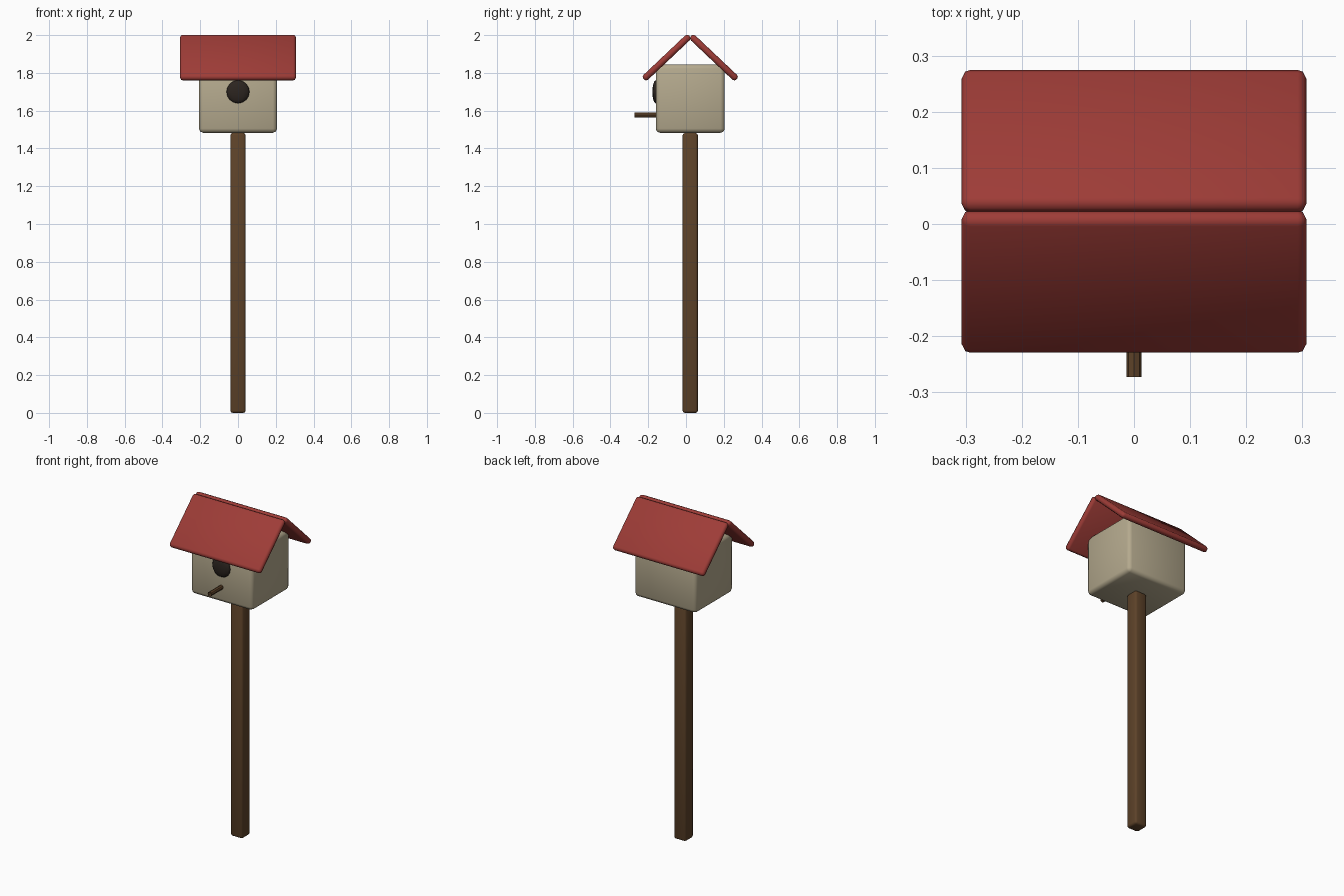
import bpy, math

if "Cube" in bpy.data.objects:
    bpy.data.objects.remove(bpy.data.objects["Cube"])

YC = 0.0225  # depth centre of post, house and roof


def material(name, rgb):
    m = bpy.data.materials.new(name)
    m.diffuse_color = (*rgb, 1)
    m.use_nodes = True
    m.node_tree.nodes["Principled BSDF"].inputs["Base Color"].default_value = m.diffuse_color
    return m


RED = material("red_paint", (0.34, 0.045, 0.038))
CREAM = material("cream_paint", (0.46, 0.40, 0.27))
WOOD = material("brown_wood", (0.11, 0.055, 0.022))
DARK = material("dark_opening", (0.025, 0.018, 0.014))


def finish(name, mat):
    ob = bpy.context.object
    ob.name = name
    ob.data.materials.append(mat)
    bpy.ops.object.transform_apply(location=False, rotation=False, scale=True)
    return ob


def rounded_box(name, mat, loc, size, bevel, tilt=0):
    bpy.ops.mesh.primitive_cube_add(size=1, location=loc, rotation=(tilt, 0, 0))
    bpy.context.object.scale = size
    ob = finish(name, mat)
    mod = ob.modifiers.new("rounded_edges", 'BEVEL')
    mod.width, mod.segments = bevel, 2
    bpy.ops.object.modifier_apply(modifier=mod.name)
    bpy.ops.object.shade_smooth_by_angle(angle=math.radians(50))
    return ob


# Post and house
rounded_box("post", WOOD, (0, YC, 0.741), (0.08, 0.08, 1.482), 0.012)
rounded_box("house", CREAM, (0, YC, 1.664), (0.414, 0.365, 0.362), 0.022)

# Two roof panels leaning against each other at the ridge
for name, s in (("roof_front", -1), ("roof_back", 1)):
    rounded_box(name, RED, (0, YC + s * 0.125, 1.881),
                (0.614, 0.333, 0.035), 0.015, -s * math.radians(43.4))

# Entrance: flattened dark bulge on the front wall
bpy.ops.mesh.primitive_uv_sphere_add(segments=12, ring_count=8, radius=1,
                                     location=(0, YC - 0.1825, 1.70))
bpy.context.object.scale = (0.061, 0.018, 0.061)
finish("entrance", DARK)
bpy.ops.object.shade_smooth()

# Perch: open-ended tube
bpy.ops.mesh.primitive_cylinder_add(vertices=8, radius=0.0135, depth=0.123,
                                    end_fill_type='NOTHING',
                                    location=(0, -0.2115, 1.577),
                                    rotation=(math.pi / 2, 0, 0))
finish("perch", WOOD)
bpy.ops.object.shade_smooth_by_angle(angle=math.radians(30))
